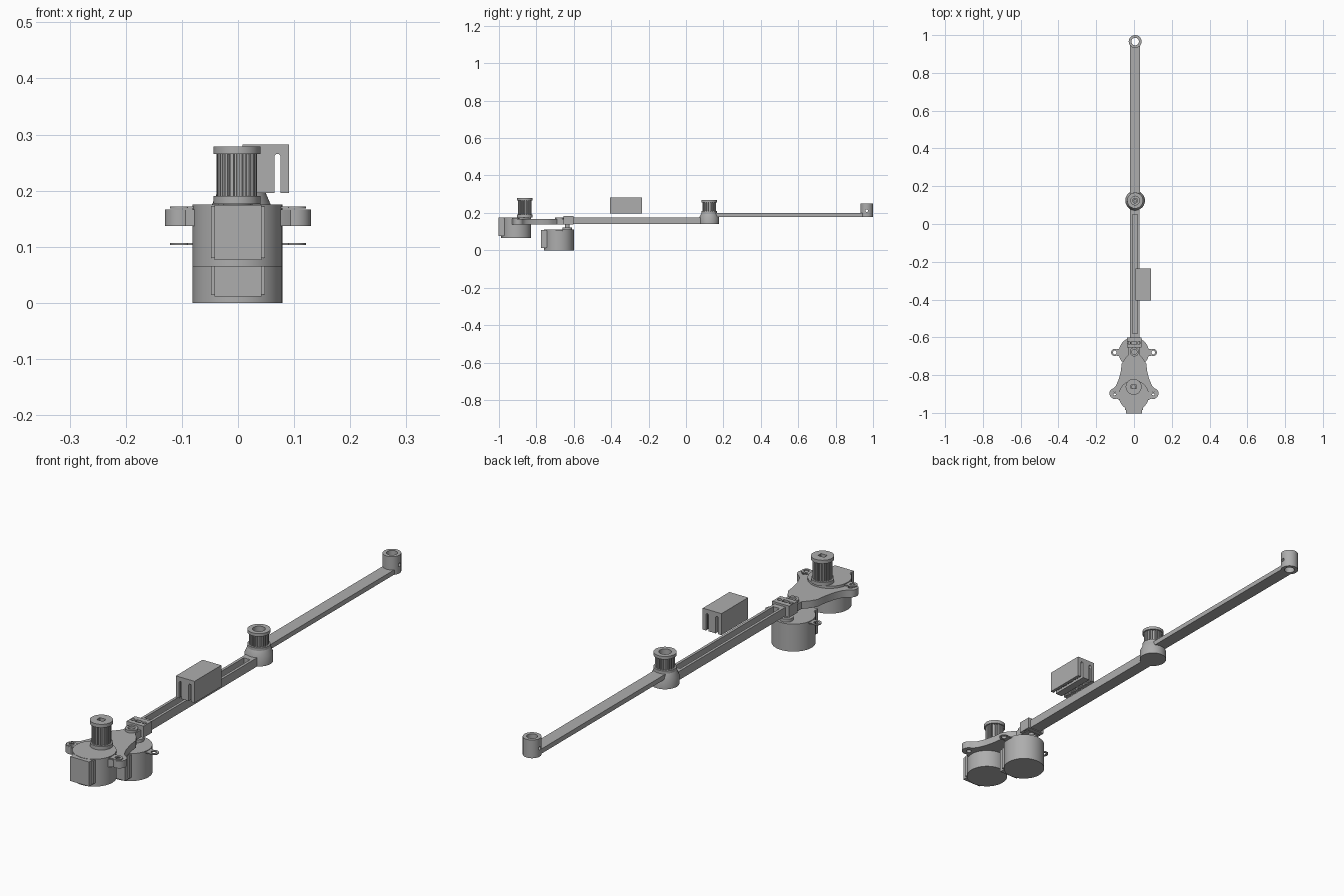
import bpy, bmesh
from math import sin, cos, pi, radians

cube = bpy.data.objects.get("Cube")
if cube:
    bpy.data.objects.remove(cube, do_unlink=True)

grey = bpy.data.materials.new("plain grey")
grey.use_nodes = True
grey.diffuse_color = (0.42, 0.42, 0.42, 1)
grey.node_tree.nodes["Principled BSDF"].inputs["Base Color"].default_value = (0.42, 0.42, 0.42, 1)


def finish(name, bm):
    bmesh.ops.recalc_face_normals(bm, faces=bm.faces)
    mesh = bpy.data.meshes.new(name)
    bm.to_mesh(mesh)
    bm.free()
    ob = bpy.data.objects.new(name, mesh)
    bpy.context.collection.objects.link(ob)
    mesh.materials.append(grey)
    return ob


def prism(name, outline, z0, z1):
    bm = bmesh.new()
    face = bm.faces.new([bm.verts.new((x, y, z0)) for x, y in outline])
    top = bmesh.ops.extrude_face_region(bm, geom=[face])["geom"]
    bmesh.ops.translate(bm, vec=(0, 0, z1 - z0),
                        verts=[v for v in top if isinstance(v, bmesh.types.BMVert)])
    return finish(name, bm)


def box(name, x0, x1, y0, y1, z0, z1):
    return prism(name, [(x0, y0), (x1, y0), (x1, y1), (x0, y1)], z0, z1)


def arc(x, y, r, start=0, end=360, n=32):
    full = end - start == 360
    steps = n if full else n + 1
    angles = [radians(start + (end - start) * i / n) for i in range(steps)]
    return [(x + r * cos(a), y + r * sin(a)) for a in angles]


def cyl(name, x, y, r, z0, z1, n=40):
    return prism(name, arc(x, y, r, n=n), z0, z1)


def lathe(name, x, y, profile, n=40):
    """Spin a closed (radius, z) section; radii stay above zero."""
    bm = bmesh.new()
    rings = [[bm.verts.new((x + r * cos(2 * pi * i / n), y + r * sin(2 * pi * i / n), z))
              for i in range(n)] for r, z in profile]
    for a, b in zip(rings, rings[1:] + rings[:1]):
        for i in range(n):
            j = (i + 1) % n
            bm.faces.new((a[i], a[j], b[j], b[i]))
    return finish(name, bm)


def tube(name, x, y, r_in, r_out, z0, z1):
    return lathe(name, x, y, [(r_in, z0), (r_out, z0), (r_out, z1), (r_in, z1)])


def cut(ob, *cutters):
    for c in cutters:
        mod = ob.modifiers.new("cut", "BOOLEAN")
        mod.operation, mod.solver, mod.object = "DIFFERENCE", "EXACT", c
        bpy.context.view_layer.update()
        graph = bpy.context.evaluated_depsgraph_get()
        mesh = bpy.data.meshes.new_from_object(ob.evaluated_get(graph))
        ob.modifiers.clear()
        ob.data = mesh
        bpy.data.objects.remove(c, do_unlink=True)


# Geared motors: can, wire housing, mounting ears, boss and shaft
def motor(label, y, z0, z1, shaft_top):
    cyl(label + "_motor_can", -0.001, y, 0.08, z0, z1, 64)
    box(label + "_motor_wire_housing", -0.042, 0.042, y - 0.095, y - 0.04, z0 + 0.011, z1 - 0.001)
    box(label + "_motor_housing_step", -0.048, 0.048, y - 0.076, y - 0.03, z0 + 0.015, z1 - 0.003)
    for side, s in (("left", 1), ("right", -1)):
        tube(f"{label}_motor_{side}_ear", s * 0.102, y, 0.01, 0.019, z1 - 0.007, z1 - 0.003)
        box(f"{label}_motor_{side}_tab", *sorted((s * 0.07, s * 0.09)),
            y - 0.018, y + 0.018, z1 - 0.007, z1 - 0.003)
    cyl(label + "_motor_boss", -0.002, y + 0.046, 0.025, z1 - 0.005, z1 + 0.012)
    cyl(label + "_motor_shaft", -0.002, y + 0.046, 0.012, z1, shaft_top, 24)


motor("base", -0.908, 0.065, 0.175, 0.255)
motor("elbow", -0.68, 0.0, 0.11, 0.165)

# Shoulder plate with two ears and a neck to the arm
half = [(0.028, -0.62), (0.028, -0.69), (0.05, -0.715), (0.065, -0.74), (0.07, -0.78),
        (0.08, -0.82), (0.095, -0.855), (0.11, -0.87)]
half += arc(0.103, -0.897, 0.027, 60, -110, 16) + [(0.08, -0.93), (0.06, -0.937)]
plate = prism("shoulder_plate", half + [(-x, y) for x, y in reversed(half)], 0.137, 0.166)
cut(plate, *[cyl("hole", s * 0.102, -0.897, 0.01, 0.1, 0.2, 24) for s in (1, -1)])


# Toothed belt pulleys
def pulley(name, x, y, z0, z1, lip, bore):
    teeth, pts = 20, []
    for i in range(teeth):
        for f, r in ((0, 0.036), (0.5, 0.036), (0.58, 0.031), (0.92, 0.031)):
            a = 2 * pi * (i + f) / teeth
            pts.append((x + r * cos(a), y + r * sin(a)))
    body = prism(name + "_teeth", pts, z0 + lip / 2, z1 - lip / 2)
    lower = cyl(name + "_lower_flange", x, y, 0.042, z0, z0 + lip)
    upper = cyl(name + "_upper_flange", x, y, 0.042, z1 - lip, z1)
    cut(body, bore())
    cut(upper, bore())
    return lower


pulley("base_pulley", -0.002, -0.862, 0.176, 0.279, 0.014,
       lambda: box("bore", -0.016, 0.012, -0.872, -0.852, 0.24, 0.3))
pulley("elbow_pulley", 0.006, 0.124, 0.198, 0.268, 0.012,
       lambda: cyl("bore", 0.006, 0.124, 0.023, 0.225, 0.3))
tube("elbow_bearing", 0.006, 0.124, 0.007, 0.015, 0.22, 0.25)

# Upper arm: channel section with a slotted clamp head
arm = box("upper_arm", -0.02, 0.03, -0.64, 0.124, 0.141, 0.176)
cut(arm, box("groove", -0.009, 0.019, -0.58, 0.05, 0.151, 0.2))
head = box("arm_clamp_head", -0.036, 0.04, -0.655, -0.602, 0.138, 0.184)
cut(head,
    box("shaft_slot", -0.012, 0.012, -0.638, -0.622, 0.166, 0.2),
    *[cyl("hole", s * 0.026, -0.629, 0.008, 0.1, 0.2, 20) for s in (1, -1)])
neck = cyl("neck_collar", 0.002, -0.677, 0.024, 0.14, 0.176, 32)
cut(neck, cyl("hole", 0.002, -0.677, 0.014, 0.168, 0.2, 24))

# Elbow hub with a coned top
lathe("elbow_hub", 0.006, 0.124, [(0.001, 0.141), (0.052, 0.141), (0.052, 0.176),
                                  (0.042, 0.199), (0.001, 0.199)], 48)

# Forearm with a tool holder at its tip
forearm = box("forearm", -0.02, 0.032, 0.124, 0.962, 0.179, 0.198)
cut(forearm, cyl("hole", 0.006, 0.966, 0.02, 0.1, 0.3))
holder = tube("tool_holder", 0.006, 0.966, 0.02, 0.034, 0.178, 0.251)
screw = cyl("screw_hole", 0, 0, 0.007, -0.06, 0.06, 20)
screw.rotation_euler = (0, pi / 2, 0)
screw.location = (0.006, 0.966, 0.212)
cut(holder, screw)

# Belt clip: block with two through slots and gripping teeth
clip = box("belt_clip", 0.008, 0.091, -0.405, -0.236, 0.196, 0.282)
for x in (0.023, 0.065):
    outline = [(x, 0.18), (x + 0.011, 0.18)] + arc(x + 0.0055, 0.26, 0.0055, 0, 180, 8)
    slot = prism("slot", outline, -0.5, 0.5)
    slot.rotation_euler = (pi / 2, 0, 0)
    slot.location.y = -0.3
    cut(clip, slot)
for i in range(11):
    y = -0.398 + i * 0.0146
    for x in (0.019, 0.076):
        cut(clip, box("tooth_gap", x, x + 0.004, y, y + 0.007, 0.18, 0.26))

# Smooth the round parts and keep their edges sharp
for ob in bpy.context.scene.objects:
    ob.select_set(ob.type == "MESH")
bpy.context.view_layer.objects.active = clip
bpy.ops.object.shade_smooth_by_angle(angle=radians(30))
